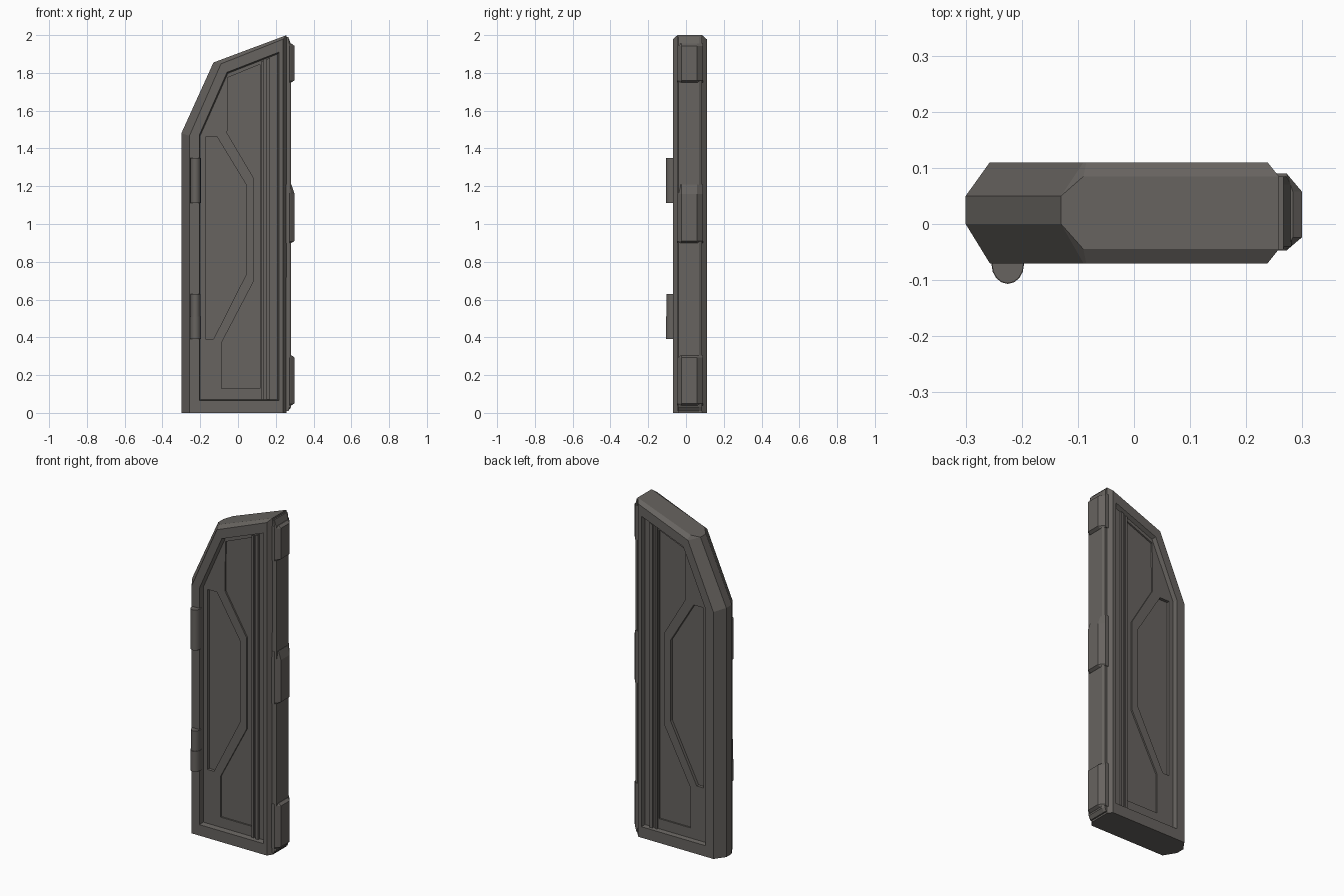
import bpy, bmesh, math

if "Cube" in bpy.data.objects:
    bpy.data.objects.remove(bpy.data.objects["Cube"])

grey = bpy.data.materials.new("dark warm grey")
colour = (0.135, 0.125, 0.115, 1)
grey.diffuse_color = colour
grey.use_nodes = True
grey.node_tree.nodes["Principled BSDF"].inputs["Base Color"].default_value = colour

FRONT, BACK = -0.07, 0.11


def loft(name, rings):
    """Skin a list of equal-length rings of points and cap both ends."""
    bm = bmesh.new()
    loops = [[bm.verts.new(p) for p in ring] for ring in rings]
    n = len(loops[0])
    for a, b in zip(loops, loops[1:]):
        for i in range(n):
            j = (i + 1) % n
            bm.faces.new((a[i], a[j], b[j], b[i]))
    bm.faces.new(loops[0])
    bm.faces.new(loops[-1])
    bmesh.ops.recalc_face_normals(bm, faces=bm.faces)
    mesh = bpy.data.meshes.new(name)
    bm.to_mesh(mesh)
    bm.free()
    mesh.materials.append(grey)
    obj = bpy.data.objects.new(name, mesh)
    bpy.context.collection.objects.link(obj)
    return obj


def at_y(outline, y):
    return [(x, y, z) for x, z in outline]


def at_z(outline, z):
    return [(x, y, z) for x, y in outline]


def slab(name, outline, y0, y1):
    return loft(name, [at_y(outline, y0), at_y(outline, y1)])


def carve(target, name, outline, y0, y1):
    cutter = slab(name, outline, y0, y1)
    cutter.hide_render = True
    mod = target.modifiers.new(name, "BOOLEAN")
    mod.operation, mod.solver, mod.object = "DIFFERENCE", "EXACT", cutter
    bpy.context.view_layer.objects.active = target
    bpy.ops.object.modifier_apply(modifier=mod.name)
    bpy.data.objects.remove(cutter)


# Door leaf: the chamfer is wide on the left and slanted edges, narrow elsewhere
edge = [(-0.30, 0), (-0.30, 1.48), (-0.13, 1.855), (-0.09, 1.87), (0.258, 2.0), (0.258, 0)]
edge_front = [0, 0, 0, -0.045, -0.045, -0.04]
edge_back = [0.05, 0.05, 0.05, 0.085, 0.085, 0.085]
face = [(-0.257, 0), (-0.257, 1.467), (-0.09, 1.848), (-0.085, 1.85), (0.238, 1.978), (0.238, 0)]
opening = [(-0.205, 0.065), (-0.205, 1.47), (-0.058, 1.803), (-0.04, 1.81), (0.217, 1.91), (0.217, 0.065)]
field = [(-0.2, 0.07), (-0.2, 1.467), (-0.054, 1.797), (-0.037, 1.804), (0.21, 1.9), (0.21, 0.07)]
leaf = loft("door_leaf", [
    at_y(field, FRONT + 0.03), at_y(opening, FRONT), at_y(face, FRONT),
    [(x, y, z) for (x, z), y in zip(edge, edge_front)],
    [(x, y, z) for (x, z), y in zip(edge, edge_back)],
    at_y(face, BACK), at_y(opening, BACK), at_y(field, BACK - 0.025)])

# Sunken inner panels on both faces
hexagon = [(-0.173, 0.39), (-0.173, 1.46), (-0.11, 1.46), (0.042, 1.21), (0.042, 0.73), (-0.13, 0.39)]
side_panel = [(-0.088, 0.13), (-0.088, 0.37), (0.085, 0.70), (0.085, 1.24),
              (-0.057, 1.48), (-0.055, 1.775), (0.117, 1.845), (0.117, 0.13)]
for side, surface, inward, floor in (("front", FRONT, 1, 0.03), ("back", BACK, -1, 0.025)):
    for name, outline, depth in (("hexagon", hexagon, 0.018), ("side_panel", side_panel, 0.009)):
        carve(leaf, side + "_" + name, outline,
              surface - inward * 0.01, surface + inward * (floor + depth))

    # Vertical ribs beside the panels
    for k, (x0, x1, height) in enumerate(((0.125, 0.138, 0.01), (0.152, 0.17, 0.014))):
        top = [1.897 + (x - 0.215) * 0.39 for x in (x0, x1)]
        slab(f"{side}_rib_{k + 1}", [(x0, 0.07), (x0, top[0]), (x1, top[1]), (x1, 0.07)],
             surface + inward * (floor - height), surface + inward * (floor + 0.005))

# Edge rail, with three latch blocks standing out of it
rail = [(0.245, -0.045), (0.272, -0.045), (0.281, -0.04), (0.281, 0.07), (0.272, 0.085), (0.245, 0.085)]
rail_end = [(min(x, 0.266), y) for x, y in rail]
loft("edge_rail", [at_z(rail_end, 0.01), at_z(rail, 0.03), at_z(rail, 1.95), at_z(rail_end, 1.99)])
block = [(0.25, -0.047), (0.272, -0.047), (0.299, -0.024), (0.299, 0.058), (0.272, 0.09), (0.25, 0.09)]
block_end = [(min(x, 0.283), y) for x, y in block]
for name, z0, z1, taper in (("lower", 0.04, 0.305, 0.012), ("middle", 0.9, 1.21, 0.05), ("upper", 1.75, 1.955, 0.012)):
    loft(name + "_latch", [at_z(block_end, z0), at_z(block, z0 + 0.01),
                           at_z(block, z1 - taper), at_z(block_end, z1)])


# Hinge barrels on the front
def barrel(name, z0, z1, radius):
    ring = [(-0.225 + radius * math.cos(math.tau * i / 16),
             -0.072 + radius * 1.2 * math.sin(math.tau * i / 16)) for i in range(16)]
    obj = loft(name, [at_z(ring, z0), at_z(ring, z1)])
    bpy.ops.object.select_all(action="DESELECT")
    obj.select_set(True)
    bpy.context.view_layer.objects.active = obj
    bpy.ops.object.shade_smooth_by_angle(angle=math.radians(35))


barrel("upper_hinge", 1.11, 1.35, 0.028)
barrel("lower_hinge_base", 0.39, 0.51, 0.029)
barrel("lower_hinge_cap", 0.51, 0.63, 0.026)
